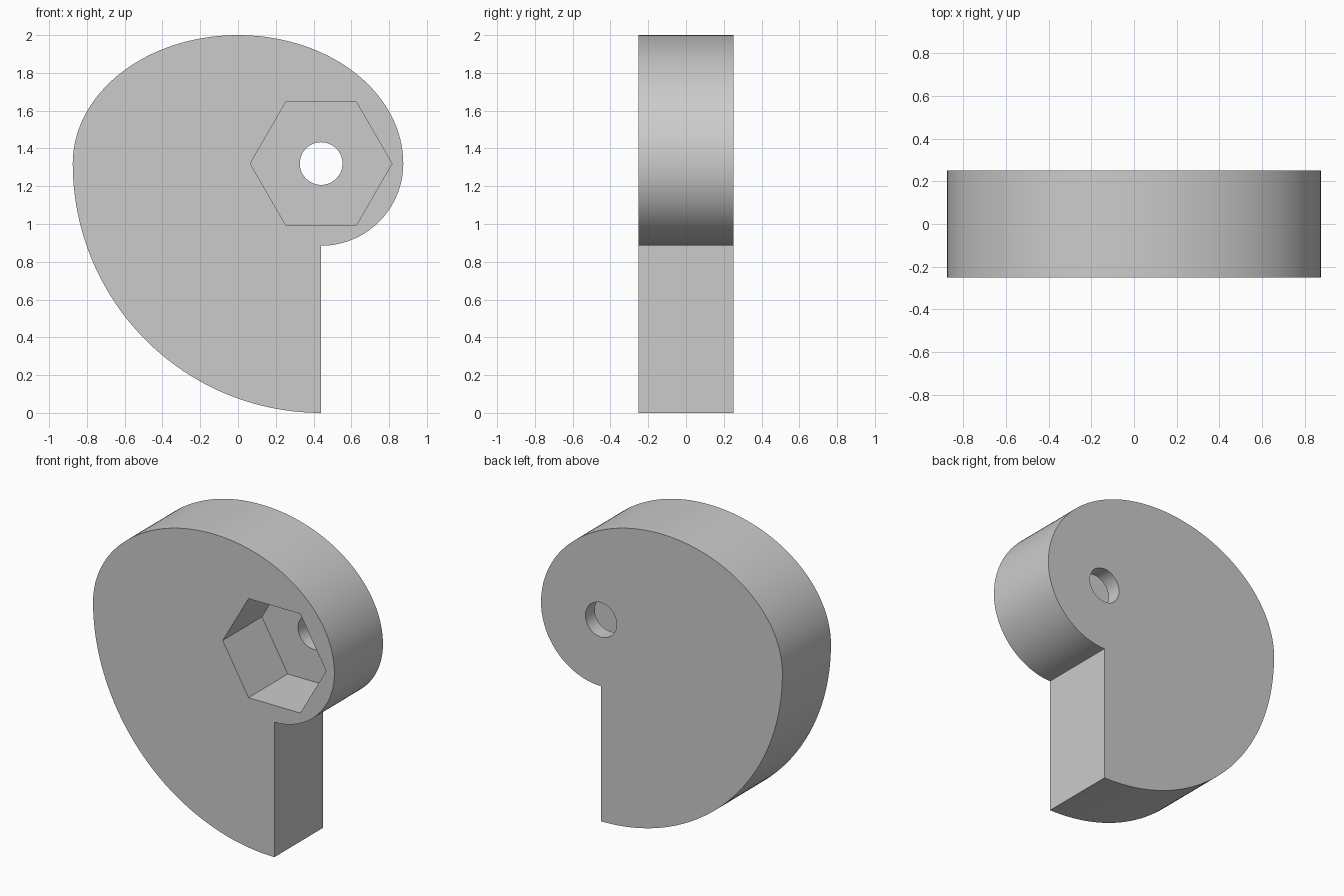
import bpy
import bmesh
from math import cos, sin, pi, radians

HALF = 0.2515            # half thickness along y
AXIS = (0.44, 1.32)      # centre of the bore, x and z
POCKET_FLOOR = 0.155

cube = bpy.data.objects.get("Cube")
if cube:
    bpy.data.objects.remove(cube, do_unlink=True)

grey = bpy.data.materials.new("plain grey")
grey.use_nodes = True
colour = (0.6, 0.6, 0.6, 1)
grey.diffuse_color = colour
grey.node_tree.nodes["Principled BSDF"].inputs["Base Color"].default_value = colour


def arc(centre, rx, rz, start, end, steps):
    """Points on an elliptical arc in the xz plane, angles in degrees."""
    angles = [radians(start + (end - start) * i / steps) for i in range(steps + 1)]
    return [(centre[0] + rx * cos(a), centre[1] + rz * sin(a)) for a in angles]


def prism(name, outline, y0, y1):
    """Extrude an xz outline from y0 to y1."""
    bm = bmesh.new()
    face = bm.faces.new([bm.verts.new((x, y0, z)) for x, z in outline])
    out = bmesh.ops.extrude_face_region(bm, geom=[face])
    moved = [v for v in out["geom"] if isinstance(v, bmesh.types.BMVert)]
    bmesh.ops.translate(bm, verts=moved, vec=(0, y1 - y0, 0))
    bmesh.ops.recalc_face_normals(bm, faces=bm.faces)
    mesh = bpy.data.meshes.new(name)
    bm.to_mesh(mesh)
    bm.free()
    mesh.materials.append(grey)
    obj = bpy.data.objects.new(name, mesh)
    bpy.context.collection.objects.link(obj)
    return obj


# Cam outline: lower right lobe, flattened dome, then large quarter circle
outline = arc(AXIS, 0.435, 0.435, -90, 0, 32)
outline += arc((0, AXIS[1]), 0.875, 0.68, 0, 180, 80)[1:]
outline += arc(AXIS, 1.315, 1.32, 180, 270, 56)[1:]
cam = prism("cam_body", outline, -HALF, HALF)

# Hexagonal pocket in the front and round bore through the back
pocket = prism("pocket_cutter", arc(AXIS, 0.375, 0.375, 0, 300, 5), -0.4, POCKET_FLOOR)
bore = prism("bore_cutter", arc(AXIS, 0.113, 0.113, 0, 352.5, 47), -0.5, 0.5)

bpy.ops.object.select_all(action="DESELECT")
bpy.context.view_layer.objects.active = cam
cam.select_set(True)
for cutter in (pocket, bore):
    cutter.hide_render = True
    cut = cam.modifiers.new(cutter.name, "BOOLEAN")
    cut.operation = "DIFFERENCE"
    cut.solver = "EXACT"
    cut.object = cutter
    bpy.ops.object.modifier_apply(modifier=cut.name)
    bpy.data.objects.remove(cutter, do_unlink=True)

bpy.ops.object.shade_smooth_by_angle(angle=radians(30))
